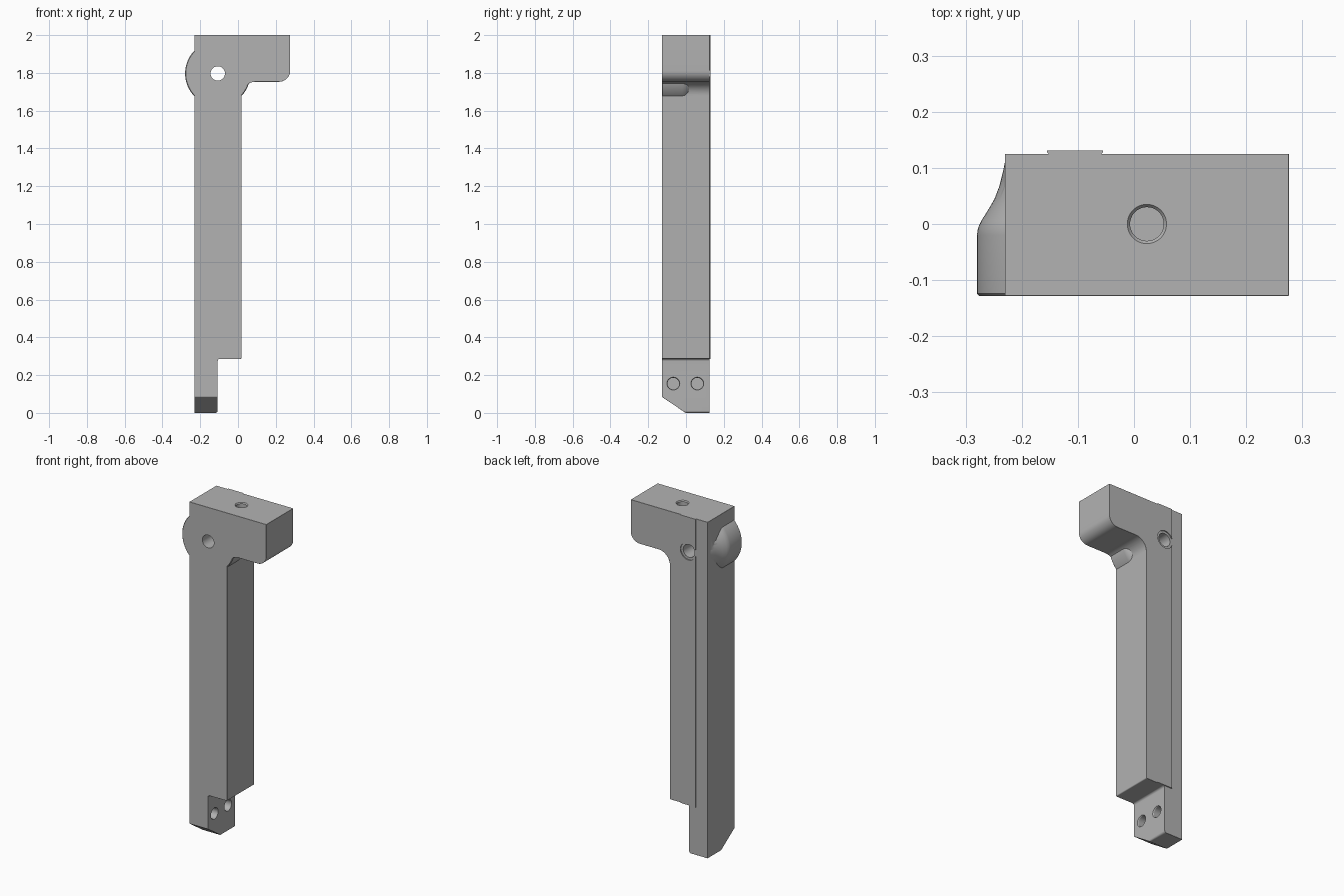
import bpy
import bmesh
from math import sin, cos, pi, radians
from mathutils import Vector, Matrix

cube = bpy.data.objects.get("Cube")
if cube:
    bpy.data.objects.remove(cube, do_unlink=True)

grey = bpy.data.materials.new("plain grey")
grey.use_nodes = True
grey.diffuse_color = (0.45, 0.45, 0.45, 1)
grey.node_tree.nodes["Principled BSDF"].inputs["Base Color"].default_value = (0.45, 0.45, 0.45, 1)

FRONT, BACK = -0.128, 0.125
PIVOT = Vector((-0.107, 0, 1.797))


def finish(bm, name):
    bmesh.ops.recalc_face_normals(bm, faces=bm.faces[:])
    mesh = bpy.data.meshes.new(name)
    bm.to_mesh(mesh)
    bm.free()
    mesh.materials.append(grey)
    ob = bpy.data.objects.new(name, mesh)
    bpy.context.collection.objects.link(ob)
    return ob


def prism(bm, points, offset):
    """Extrude a closed loop of 3D points by an offset vector."""
    face = bm.faces.new([bm.verts.new(p) for p in points])
    ext = bmesh.ops.extrude_face_region(bm, geom=[face])
    verts = [g for g in ext["geom"] if isinstance(g, bmesh.types.BMVert)]
    bmesh.ops.translate(bm, vec=offset, verts=verts)


def rounded(corners, steps=10):
    """Outline from right-angled corners (x, z, radius)."""
    out = []
    for i, (x, z, r) in enumerate(corners):
        p = Vector((x, z))
        if r == 0:
            out.append(p)
            continue
        u = (Vector(corners[i - 1][:2]) - p).normalized() * r
        v = (Vector(corners[(i + 1) % len(corners)][:2]) - p).normalized() * r
        c = p + u + v
        for k in range(steps + 1):
            a = pi / 2 * k / steps
            out.append(c - v * cos(a) - u * sin(a))
    return out


def turned(name, profile, centre, axis, sides=48):
    """Solid of revolution from (radius, distance along axis) rings."""
    turn = Vector((0, 0, 1)).rotation_difference(Vector(axis)).to_matrix().to_4x4()
    place = Matrix.Translation(centre) @ turn
    bm = bmesh.new()
    rings = []
    for r, d in profile:
        rings.append([bm.verts.new(place @ Vector((r * cos(2 * pi * k / sides),
                                                   r * sin(2 * pi * k / sides), d)))
                      for k in range(sides)])
    for a, b in zip(rings, rings[1:]):
        for k in range(sides):
            n = (k + 1) % sides
            bm.faces.new((a[k], a[n], b[n], b[k]))
    bm.faces.new(rings[0])
    bm.faces.new(rings[-1])
    return finish(bm, name)


def apply(ob, mod):
    with bpy.context.temp_override(object=ob, active_object=ob, selected_objects=[ob]):
        bpy.ops.object.modifier_apply(modifier=mod.name)


def combine(ob, other, operation):
    mod = ob.modifiers.new("combine", "BOOLEAN")
    mod.operation, mod.solver, mod.object = operation, "EXACT", other
    apply(ob, mod)
    bpy.data.objects.remove(other, do_unlink=True)


# Body: long bar with an offset head and a stepped tongue
outline = rounded([(-0.23, 0, 0), (-0.108, 0, 0.012), (-0.108, 0.286, 0.012),
                   (0.0185, 0.286, 0.006), (0.0185, 1.753, 0.075),
                   (0.276, 1.753, 0.058), (0.276, 2, 0), (-0.23, 2, 0)])
bm = bmesh.new()
prism(bm, [(p.x, FRONT, p.y) for p in outline], (0, BACK - FRONT, 0))
# Sloped cut at the foot of the tongue
cut = bmesh.ops.bisect_plane(bm, geom=bm.verts[:] + bm.edges[:] + bm.faces[:],
                             plane_co=(0, FRONT, 0.085),
                             plane_no=(0, -0.085, -0.126), clear_outer=True)
bmesh.ops.holes_fill(bm, edges=[e for e in bm.edges if e.is_boundary])
body = finish(bm, "body")
bevel = body.modifiers.new("edge", "BEVEL")
bevel.width, bevel.segments = 0.005, 1
bevel.limit_method, bevel.angle_limit = "ANGLE", radians(35)
apply(body, bevel)

# Round pivot boss that flares into the side face
boss = turned("pivot_boss", [(0.169, FRONT), (0.173, FRONT + 0.004), (0.173, -0.02),
                             (0.171, -0.007), (0.165, 0.006), (0.153, 0.025),
                             (0.142, 0.044), (0.133, 0.067), (0.126, 0.095),
                             (0.122, 0.115)], PIVOT, (0, 1, 0), 96)
combine(body, boss, "UNION")

# Holes: pivot through-hole, top socket, two tongue sockets
holes = [("pivot_hole", [(0.038, -0.3), (0.038, 0.3)], PIVOT, (0, 1, 0)),
         ("top_socket", [(0.045, 0.01), (0.035, 0), (0.03, -0.006), (0.03, -0.15)],
          (0.023, 0, 2), (0, 0, 1))]
for y in (-0.067, 0.06):
    holes.append(("tongue_socket", [(0.04, 0.006), (0.034, 0), (0.031, -0.005), (0.031, -0.09)],
                  (-0.108, y, 0.155), (1, 0, 0)))
for hole in holes:
    combine(body, turned(*hole), "DIFFERENCE")

# Dovetail strip on the back, interrupted around the pivot hole
bm = bmesh.new()
prism(bm, [(-0.155, 0.131, 0.286), (-0.055, 0.131, 0.286), (-0.055, 0.128, 0.286),
           (-0.063, 0.12, 0.286), (-0.147, 0.12, 0.286), (-0.155, 0.128, 0.286)],
      (0, 0, 1.714))
strip = finish(bm, "back_strip")
combine(strip, turned("strip_gap", [(0.052, 0), (0.052, 0.2)], PIVOT, (0, 1, 0)), "DIFFERENCE")

# Smooth the curved faces, keep edges sharp
for ob in (body, strip):
    bpy.ops.object.select_all(action="DESELECT")
    ob.select_set(True)
    bpy.context.view_layer.objects.active = ob
    bpy.ops.object.shade_smooth_by_angle(angle=radians(25))
